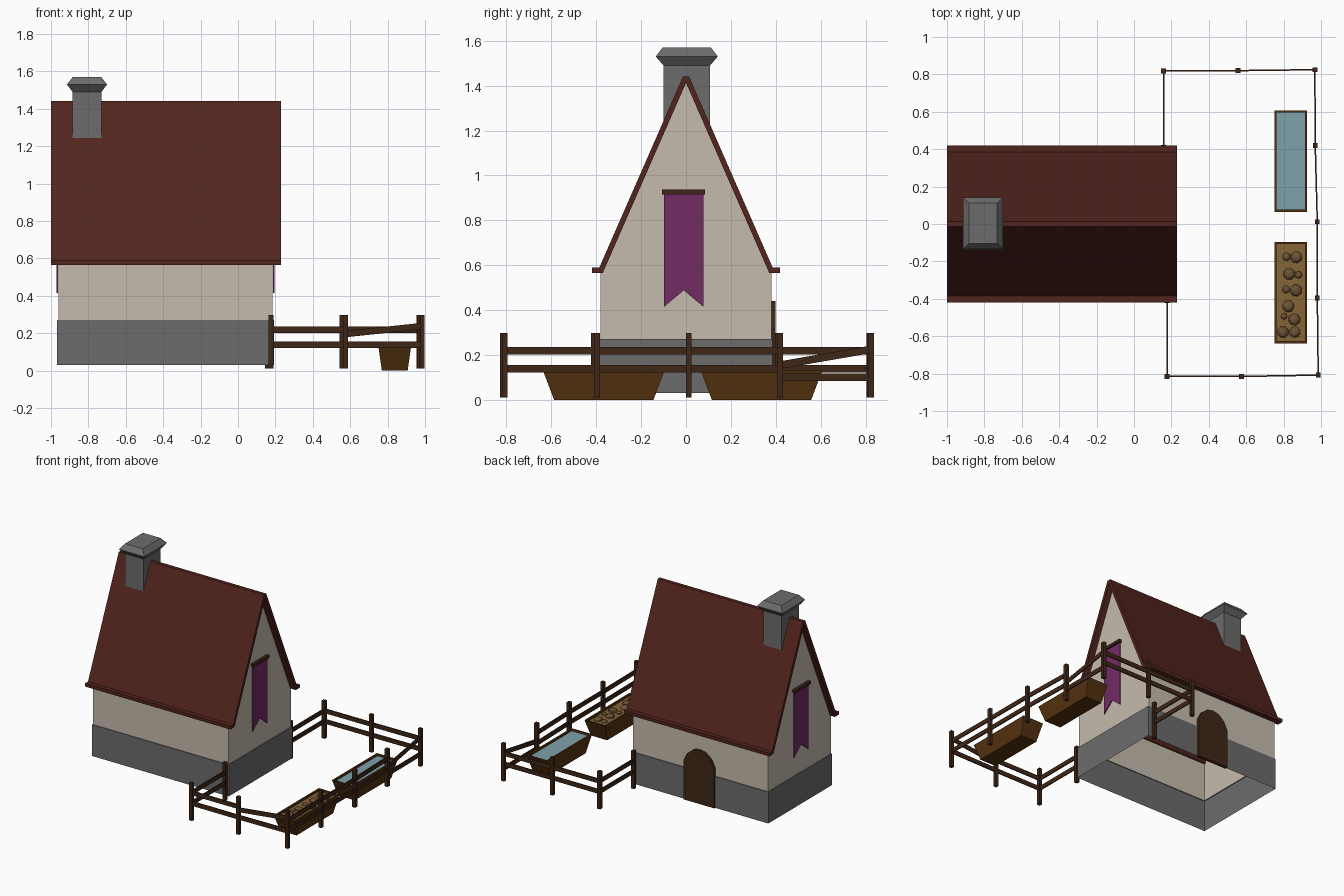
import bpy, bmesh
from mathutils import Vector

if "Cube" in bpy.data.objects:
    bpy.data.objects.remove(bpy.data.objects["Cube"])


def mat(name, r, g, b):
    m = bpy.data.materials.new(name)
    m.diffuse_color = (r, g, b, 1)
    m.use_nodes = True
    m.node_tree.nodes["Principled BSDF"].inputs["Base Color"].default_value = m.diffuse_color
    return m


ROOF = mat("roof_red", 0.085, 0.018, 0.013)
PLASTER = mat("plaster", 0.56, 0.50, 0.42)
STONE = mat("stone", 0.15, 0.15, 0.15)
WOOD = mat("dark_wood", 0.05, 0.02, 0.008)
TROUGH = mat("trough_wood", 0.09, 0.032, 0.005)
WATER = mat("water", 0.21, 0.36, 0.40)
FEED = mat("feed", 0.24, 0.13, 0.04)
LUMP = mat("feed_lump", 0.16, 0.09, 0.035)
CLOTH = mat("purple_cloth", 0.17, 0.025, 0.13)


def finish(name, bm, material, fix=True):
    if fix:
        bmesh.ops.recalc_face_normals(bm, faces=bm.faces)
    me = bpy.data.meshes.new(name)
    bm.to_mesh(me)
    bm.free()
    me.materials.append(material)
    ob = bpy.data.objects.new(name, me)
    bpy.context.collection.objects.link(ob)
    return ob


def loft(name, rings, material, start=True, end=True):
    """Bridge successive point rings, optionally capping the ends."""
    bm = bmesh.new()
    vs = [[bm.verts.new(p) for p in r] for r in rings]
    n = len(vs[0])
    for a, b in zip(vs, vs[1:]):
        for i in range(n):
            j = (i + 1) % n
            bm.faces.new((a[i], a[j], b[j], b[i]))
    if start:
        bm.faces.new(vs[0][::-1])
    if end:
        bm.faces.new(vs[-1])
    return finish(name, bm, material)


def rect(x0, x1, y0, y1, z):
    return [(x0, y0, z), (x1, y0, z), (x1, y1, z), (x0, y1, z)]


def prism_x(name, profile, x0, x1, material):
    return loft(name, [[(x, y, z) for y, z in profile] for x in (x0, x1)], material)


def beam(name, p, q, width, height, material):
    """Upright-sectioned bar between two points."""
    p, q = Vector(p), Vector(q)
    d = q - p
    side = Vector((-d.y, d.x, 0)).normalized() * width / 2
    up = Vector((0, 0, height / 2))
    return loft(name, [[c - side - up, c + side - up, c + side + up, c - side + up]
                       for c in (p, q)], material)


# Stone footing: open underneath, small ledge up to the plaster
loft("stone_base", [rect(-0.967, 0.192, -0.386, 0.386, 0.03),
                    rect(-0.967, 0.192, -0.386, 0.386, 0.27),
                    rect(-0.96, 0.184, -0.38, 0.38, 0.27)], STONE, False, False)

# Plaster shell: two side walls and two gables, open to the roof
bm = bmesh.new()
prof = [(-0.38, 0.27), (-0.38, 0.575), (0, 1.42), (0.38, 0.575), (0.38, 0.27)]
g0, g1 = [[bm.verts.new((x, y, z)) for y, z in prof] for x in (-0.96, 0.184)]
bm.faces.new(g0[::-1])
bm.faces.new(g1)
bm.faces.new((g0[0], g1[0], g1[1], g0[1]))
bm.faces.new((g0[3], g1[3], g1[4], g0[4]))
finish("walls", bm, PLASTER)

# Thin roof sheet with flat ridge and horizontal eaves
half = [(0.014, 1.44), (0.386, 0.59), (0.42, 0.59), (0.42, 0.565), (0.371, 0.565)]
roof = half + [(0, 1.412)] + [(-y, z) for y, z in half[::-1]]
prism_x("roof", roof, -1.0, 0.23, ROOF)

# Chimney with flared cap
loft("chimney", [rect(-0.885, -0.73, -0.10, 0.107, 1.19),
                 rect(-0.885, -0.73, -0.10, 0.107, 1.49),
                 rect(-0.915, -0.70, -0.135, 0.142, 1.53),
                 rect(-0.883, -0.732, -0.104, 0.111, 1.57)], STONE)

# Arched door on the back wall
door = [(-0.13, 0.03), (0.13, 0.03), (0.13, 0.33), (0.10, 0.39), (0.05, 0.43),
        (0, 0.44), (-0.05, 0.43), (-0.10, 0.39), (-0.13, 0.33)]
loft("door", [[(x - 0.387, y, z) for x, z in door] for y in (0.375, 0.398)], WOOD)

# Swallowtail banner and rod on each gable
flag = [(-0.097, 0.92), (-0.097, 0.415), (-0.01, 0.488), (0.077, 0.415), (0.077, 0.92)]
rod = [(-0.107, 0.915), (0.085, 0.915), (0.085, 0.937), (-0.107, 0.937)]
for side, wall, s in (("right", 0.184, 1), ("left", -0.96, -1)):
    prism_x("banner_" + side, flag, wall + s * 0.003, wall + s * 0.010, CLOTH)
    prism_x("banner_rod_" + side, rod, wall - s * 0.005, wall + s * 0.024, WOOD)

# Fence posts, running from the back corner around to the front corner
posts = [(0.158, 0.41), (0.158, 0.818), (0.557, 0.82), (0.967, 0.825), (0.969, 0.42),
         (0.98, 0.012), (0.98, -0.396), (0.985, -0.808), (0.575, -0.815),
         (0.177, -0.815), (0.177, -0.41)]
for i, (x, y) in enumerate(posts):
    loft(f"fence_post_{i}", [rect(x - .013, x + .013, y - .013, y + .013, z)
                             for z in (0.01, 0.297)], WOOD)

# Two rails per span; a couple of spans hang crooked
crooked = {3: ((0.225, 0.155), (0.10, 0.10)), 7: ((0.238, 0.195), (0.138, 0.138))}
for i, (a, b) in enumerate(zip(posts, posts[1:])):
    heights = crooked.get(i, ((0.218, 0.218), (0.138, 0.138)))
    for k, (za, zb) in enumerate(heights):
        beam(f"fence_rail_{i}_{k}", (*a, za), (*b, zb), 0.008, 0.034, WOOD)

# Tapered troughs with rim and contents
for name, y0, y1, fill in (("water", 0.065, 0.608, WATER), ("feed", -0.638, -0.095, FEED)):
    x0, x1 = 0.75, 0.926
    r = 0.013
    inner = (x0 + r, x1 - r, y0 + r, y1 - r)
    loft(name + "_trough", [rect(x0 + .019, x1 - .019, y0 + .05, y1 - .05, 0),
                            rect(x0, x1, y0, y1, 0.132),
                            rect(*inner, 0.132), rect(*inner, 0.112)], TROUGH, True, False)
    loft(name + "_surface", [rect(*inner, 0.118)], fill, False, True)

# Flattened lumps of feed
lumps = [(.815, -.175, .023), (.868, -.178, .033), (.83, -.267, .034), (.88, -.272, .021),
         (.813, -.35, .022), (.866, -.355, .034), (.825, -.44, .034), (.802, -.493, .018),
         (.857, -.51, .034), (.797, -.578, .033), (.86, -.578, .032)]
for i, (x, y, r) in enumerate(lumps):
    bm = bmesh.new()
    bmesh.ops.create_uvsphere(bm, u_segments=8, v_segments=5, radius=r)
    ob = finish(f"feed_lump_{i}", bm, LUMP)
    ob.location = (x, y, 0.118)
    ob.scale.z = 0.7
    ob.rotation_euler = (0.2 * (i % 3 - 1), 0.15 * (i % 2), i)
